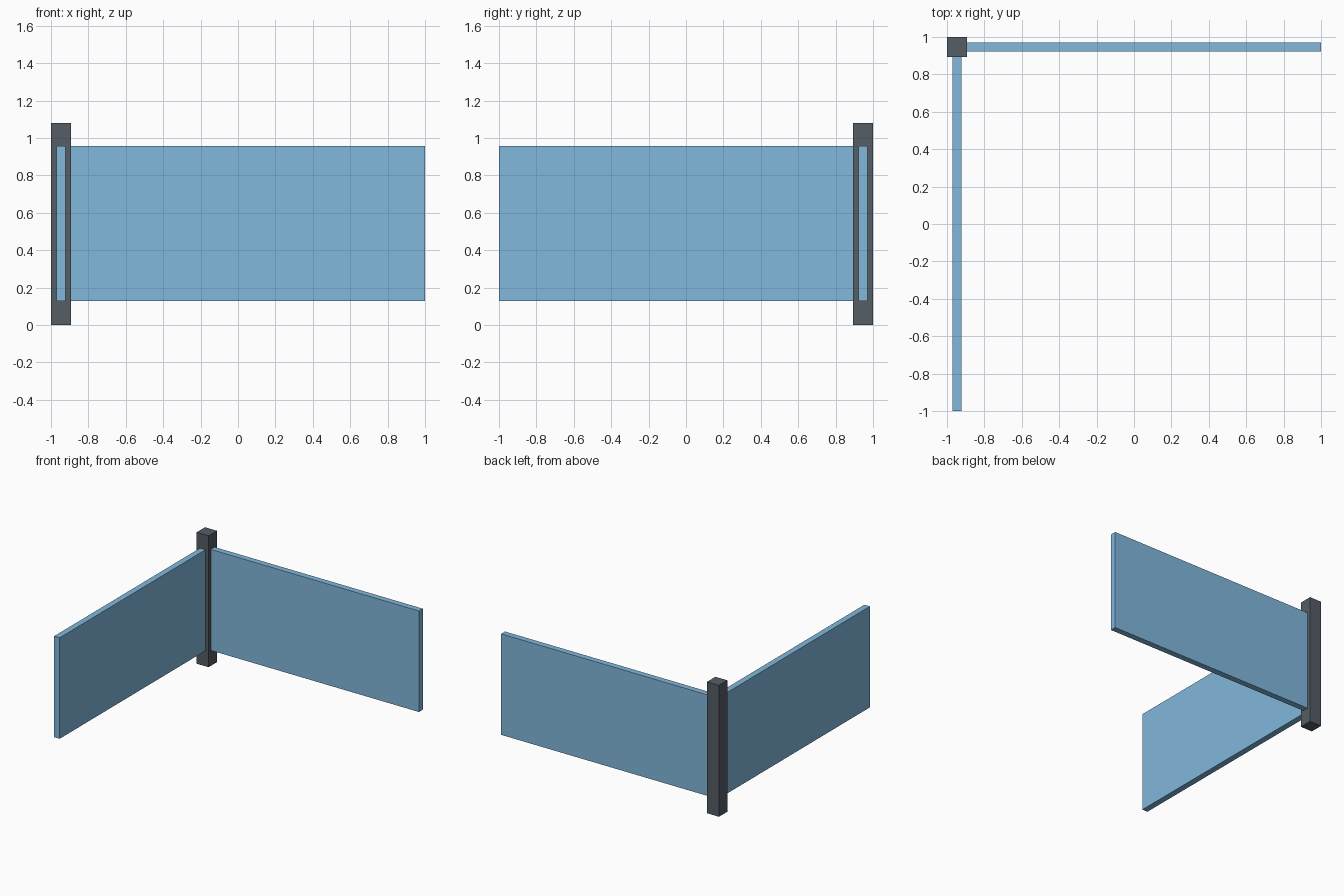
import bpy

if "Cube" in bpy.data.objects:
    bpy.data.objects.remove(bpy.data.objects["Cube"])


def material(name, color):
    mat = bpy.data.materials.new(name)
    mat.diffuse_color = color
    mat.use_nodes = True
    mat.node_tree.nodes["Principled BSDF"].inputs["Base Color"].default_value = mat.diffuse_color
    return mat


def box(name, low, high, mat):
    """Axis-aligned box between two opposite corners."""
    center = [(a + b) / 2 for a, b in zip(low, high)]
    size = [b - a for a, b in zip(low, high)]
    bpy.ops.mesh.primitive_cube_add(size=1, location=center)
    obj = bpy.context.object
    obj.name = name
    obj.scale = size
    bpy.ops.object.transform_apply(location=False, rotation=False, scale=True)
    obj.data.materials.append(mat)
    return obj


dark = material("dark_metal", (0.09, 0.11, 0.13, 1))
blue = material("blue_panel", (0.22, 0.48, 0.72, 1))

POST = 0.108            # post width
INNER = 1 - POST        # inner face of the post
NEAR, FAR = 0.921, 0.971  # panel thickness range, centred on the post
BOTTOM, TOP = 0.127, 0.957

# Corner post
box("corner_post", (-1, INNER, 0), (-INNER, 1, 1.08), dark)

# Two panels meeting the post at a right angle
box("back_panel", (-INNER, NEAR, BOTTOM), (1, FAR, TOP), blue)
box("side_panel", (-FAR, -1, BOTTOM), (-NEAR, INNER, TOP), blue)
